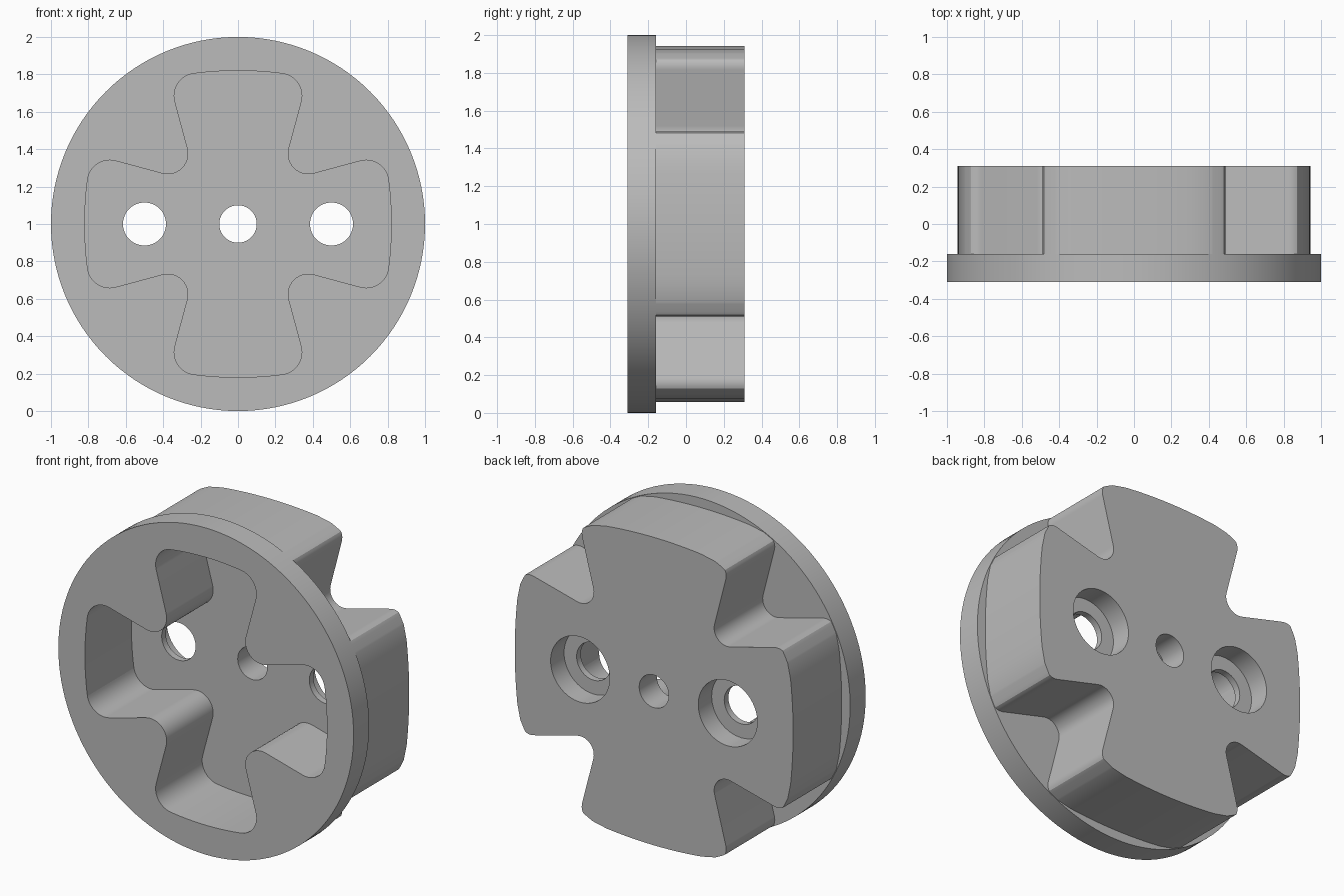
import bpy, bmesh
from math import cos, sin, pi, tan, hypot
from mathutils import Vector, Matrix

cube = bpy.data.objects.get("Cube")
if cube:
    bpy.data.objects.remove(cube, do_unlink=True)

CENTRE_Z = 1.0
FRONT, STEP, FLOOR, LEDGE, BACK = -0.31, -0.16, 0.14, 0.18, 0.31

grey = bpy.data.materials.new("plain grey")
grey.use_nodes = True
grey.diffuse_color = (0.5, 0.5, 0.5, 1)
grey.node_tree.nodes["Principled BSDF"].inputs["Base Color"].default_value = (0.5, 0.5, 0.5, 1)

bm = bmesh.new()


def circle(radius, x=0.0, steps=64):
    return [Vector((x + radius * cos(2 * pi * i / steps), radius * sin(2 * pi * i / steps)))
            for i in range(steps)]


def fillet(before, corner, after, radius, steps=12):
    """Points of a round between two straight edges."""
    a, b = (before - corner).normalized(), (after - corner).normalized()
    half = a.angle(b) / 2
    reach = radius / tan(half)
    centre = corner + (a + b).normalized() * (radius / sin(half))
    start, end = corner + a * reach - centre, corner + b * reach - centre
    turn = start.x * end.y - start.y * end.x
    sweep = start.angle(end) * (1 if turn > 0 else -1)
    return [centre + Matrix.Rotation(sweep * i / steps, 2) @ start for i in range(steps + 1)]


def cross(notch, notch_r, tip, tip_r, apex, apex_r):
    """Four flared arms with rounded tips, bowed ends and rounded notches."""
    corners = []
    for k in range(4):
        spin = Matrix.Rotation(k * pi / 2, 2)
        arm = [((notch, notch), notch_r), (tip, tip_r),
               ((0, apex), apex_r), ((-tip[0], tip[1]), tip_r)]
        corners += [(spin @ Vector(p), r) for p, r in arm]
    points = []
    for i, (p, r) in enumerate(corners):
        points += fillet(corners[i - 1][0], p, corners[(i + 1) % len(corners)][0], r)
    return points


def ring(outline, y):
    return [bm.verts.new((p.x, y, p.y + CENTRE_Z)) for p in outline]


def wall(outline, y0, y1):
    """Band of faces joining an outline at two depths."""
    a, b = ring(outline, y0), ring(outline, y1)
    for i in range(len(a)):
        bm.faces.new((a[i - 1], a[i], b[i], b[i - 1]))


def cap(y, *outlines):
    """Flat face bounded by the first outline, with the others as openings."""
    edges = []
    for outline in outlines:
        loop = ring(outline, y)
        edges += [bm.edges.new((loop[i - 1], loop[i])) for i in range(len(loop))]
    bmesh.ops.triangle_fill(bm, edges=edges, use_beauty=True, normal=(0, 1, 0))


rim = circle(1.0, steps=128)
# Shell tips are trimmed to just inside the flange
shell = [p * min(1, 0.996 / hypot(p.x, p.y)) for p in
         cross(0.372, 0.09, (0.51, 0.905), 0.08, 0.96, 3.0)]
hollow = cross(0.22, 0.11, (0.372, 0.784), 0.12, 0.84, 1.8)
centre_hole = circle(0.1)
screw_holes = [circle(0.115, x) for x in (-0.5, 0.5)]
counterbores = [circle(0.2, x) for x in (-0.5, 0.5)]

# Round front flange
cap(FRONT, rim, hollow)
wall(rim, FRONT, STEP)
cap(STEP, rim, shell)

# Cross-shaped shell behind it
wall(shell, STEP, BACK)
cap(BACK, shell, centre_hole, *counterbores)

# Hollow open at the front
wall(hollow, FRONT, FLOOR)
cap(FLOOR, hollow, centre_hole, *screw_holes)

# Centre hole and counterbored screw holes
wall(centre_hole, FLOOR, BACK)
for hole, bore in zip(screw_holes, counterbores):
    wall(hole, FLOOR, LEDGE)
    cap(LEDGE, bore, hole)
    wall(bore, LEDGE, BACK)

# Weld the faces into one solid
bmesh.ops.remove_doubles(bm, verts=bm.verts[:], dist=0.00005)
bmesh.ops.recalc_face_normals(bm, faces=bm.faces[:])
mesh = bpy.data.meshes.new("flanged_cross_housing")
bm.to_mesh(mesh)
bm.free()
mesh.materials.append(grey)
body = bpy.data.objects.new("flanged_cross_housing", mesh)
bpy.context.scene.collection.objects.link(body)

bpy.ops.object.select_all(action="DESELECT")
body.select_set(True)
bpy.context.view_layer.objects.active = body
bpy.ops.object.shade_smooth_by_angle(angle=pi / 6)
